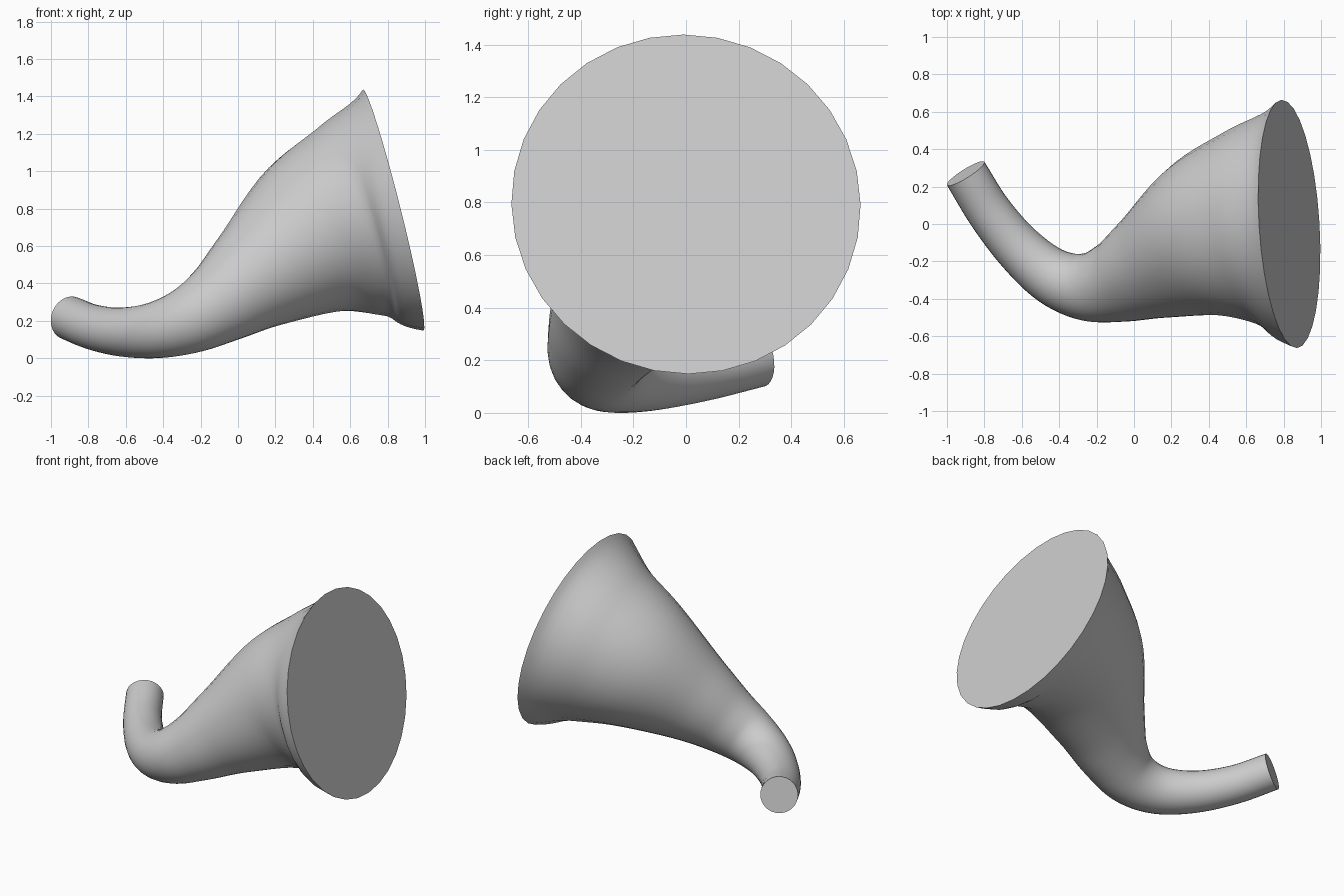
import bpy, bmesh, math
from mathutils import Vector

if "Cube" in bpy.data.objects:
    bpy.data.objects.remove(bpy.data.objects["Cube"])

# Centre line stations of the horn: x, y, z, radius
STATIONS = [
    (-0.90, 0.27, 0.215, 0.118),
    (-0.77, 0.06, 0.165, 0.121),
    (-0.61, -0.135, 0.140, 0.132),
    (-0.435, -0.28, 0.152, 0.152),
    (-0.26, -0.335, 0.205, 0.182),
    (-0.09, -0.305, 0.30, 0.225),
    (0.11, -0.215, 0.445, 0.305),
    (0.40, -0.075, 0.645, 0.445),
    (0.63, -0.015, 0.742, 0.545),
    (0.83, 0.00, 0.793, 0.665),
]
SIDES, STEPS = 32, 6
pts = [Vector(s) for s in STATIONS]
pts = [2 * pts[0] - pts[1]] + pts + [2 * pts[-1] - pts[-2]]


def spline(a, b, c, d, t):
    return 0.5 * (2 * b + (c - a) * t + (2 * a - 5 * b + 4 * c - d) * t * t
                  + (3 * b - a - 3 * c + d) * t ** 3)


# Smooth path with radius
path = [spline(*pts[i:i + 4], k / STEPS)
        for i in range(len(pts) - 3) for k in range(STEPS)] + [pts[-2]]
centres = [p.xyz for p in path]
START, END = Vector((0.52, -0.83, -0.2)), Vector((0.968, 0.06, 0.243))

# Sweep rings along the path, carrying the frame forward without twist
bm = bmesh.new()
rings = []
side = Vector((0, 0, 1))
last = len(path) - 1
for i, p in enumerate(path):
    if i == 0:
        tan = START.normalized()
    elif i == last:
        tan = END.normalized()
    else:
        tan = (centres[i + 1] - centres[i - 1]).normalized()
    side = (side - tan * side.dot(tan)).normalized()
    up = tan.cross(side)
    rings.append([bm.verts.new(centres[i] + p.w * (
        side * math.cos(2 * math.pi * j / SIDES) + up * math.sin(2 * math.pi * j / SIDES)))
        for j in range(SIDES)])
for a, b in zip(rings, rings[1:]):
    for j in range(SIDES):
        k = (j + 1) % SIDES
        bm.faces.new((a[j], a[k], b[k], b[j]))

# Flat end caps
bm.faces.new(rings[0][::-1])
bm.faces.new(rings[-1])
bmesh.ops.recalc_face_normals(bm, faces=bm.faces)

mesh = bpy.data.meshes.new("curved_horn")
bm.to_mesh(mesh)
bm.free()
horn = bpy.data.objects.new("curved_horn", mesh)
bpy.context.collection.objects.link(horn)
bpy.context.view_layer.objects.active = horn
horn.select_set(True)
bpy.ops.object.shade_smooth_by_angle(angle=math.radians(35))
